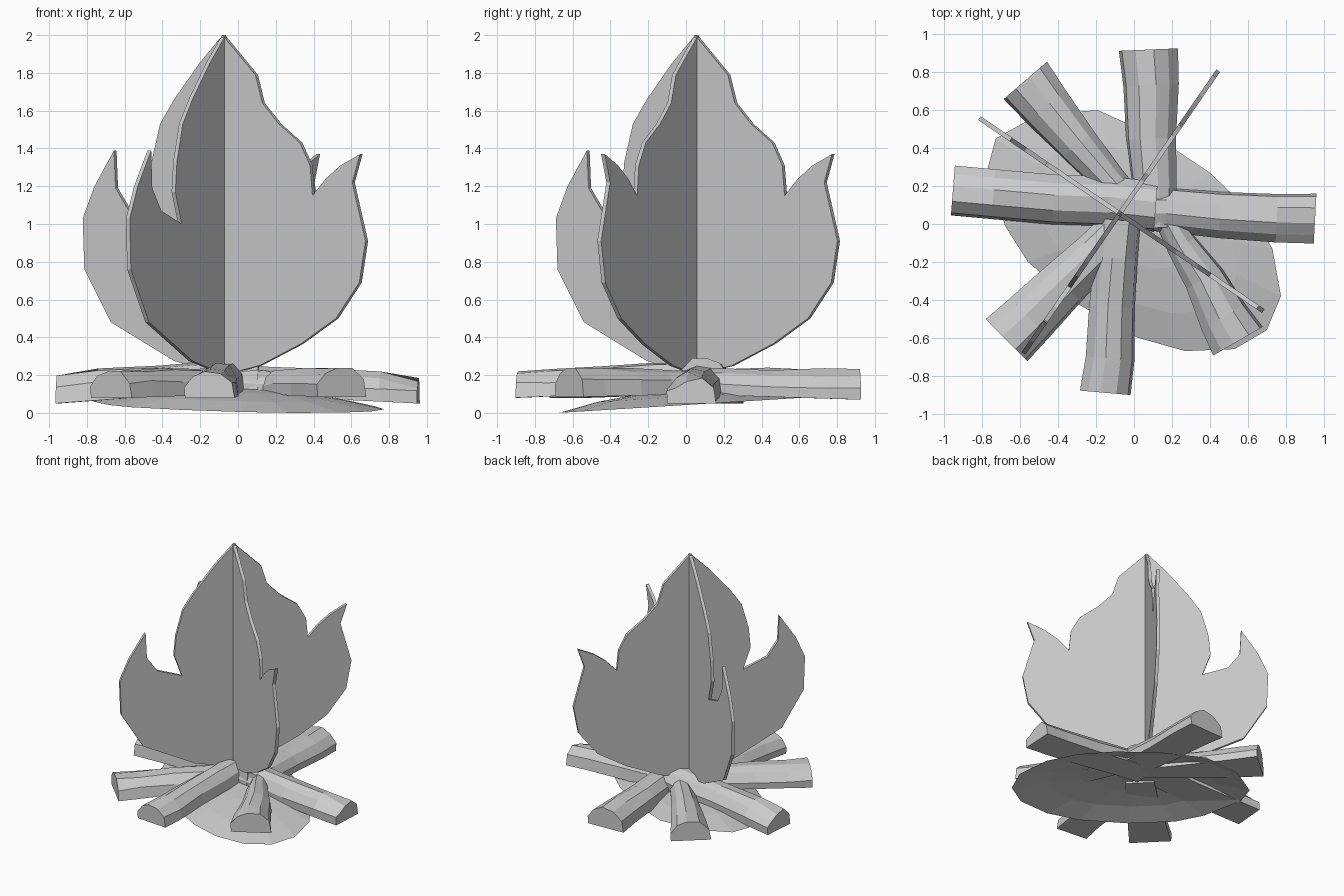
import bpy, bmesh, math, random
from mathutils import Vector

cube = bpy.data.objects.get("Cube")
if cube:
    bpy.data.objects.remove(cube)
random.seed(4)

grey = bpy.data.materials.new("plain grey")
grey.use_nodes = True
grey.diffuse_color = (0.6, 0.6, 0.6, 1)
grey.node_tree.nodes["Principled BSDF"].inputs["Base Color"].default_value = (0.6, 0.6, 0.6, 1)


def finish(name, bm, fix_normals=True):
    if fix_normals:
        bmesh.ops.recalc_face_normals(bm, faces=bm.faces)
    mesh = bpy.data.meshes.new(name)
    bm.to_mesh(mesh)
    bm.free()
    mesh.materials.append(grey)
    obj = bpy.data.objects.new(name, mesh)
    bpy.context.scene.collection.objects.link(obj)
    return obj


# Flame: one silhouette, two crossed thin plates
FLAME = [(0, 2), (.06, 1.94), (.21, 1.79), (.255, 1.64), (.36, 1.53), (.495, 1.43),
         (.56, 1.31), (.575, 1.15), (.66, 1.24), (.755, 1.31), (.88, 1.37), (.83, 1.22),
         (.915, .91), (.875, .69), (.725, .5), (.5, .365), (.235, .25), (0, .2),
         (-.31, .275), (-.715, .48), (-.885, .76), (-.895, 1.03), (-.82, 1.2),
         (-.695, 1.39), (-.685, 1.19), (-.6, 1.07), (-.41, 1.0), (-.47, 1.17),
         (-.455, 1.33), (-.4, 1.53), (-.31, 1.66), (-.15, 1.85)]


def flame_plate(name, direction, thickness=.024):
    u = Vector((*direction, 0)).normalized()
    side = Vector((-u.y, u.x, 0)) * thickness
    start = Vector((-.075, .055, 0)) - side / 2
    bm = bmesh.new()
    face = bm.faces.new([bm.verts.new(start + u * a + Vector((0, 0, z))) for a, z in FLAME])
    grown = bmesh.ops.extrude_face_region(bm, geom=[face], use_keep_orig=True)
    moved = [g for g in grown["geom"] if isinstance(g, bmesh.types.BMVert)]
    bmesh.ops.translate(bm, verts=moved, vec=side)
    finish(name, bm)


flame_plate("flame_wide", (.827, -.562))
flame_plate("flame_cross", (.567, .823))

# Ash bed: shallow open dome on a slightly tilted rim
RIM = [(.73, -.13), (.775, -.38), (.7, -.56), (.53, -.66), (.27, -.67), (.02, -.6),
       (-.3, -.42), (-.56, -.2), (-.68, -.01), (-.77, .3), (-.73, .45), (-.5, .58),
       (-.19, .6), (.1, .47), (.4, .27), (.6, .08)]
bm = bmesh.new()
rings = [[bm.verts.new((x * s, y * s, .042 + .062 * y * s + lift)) for x, y in RIM]
         for s, lift in ((1, 0), (.7, .045), (.35, .075))]
top = bm.verts.new((0, 0, .13))
for i in range(len(RIM)):
    j = i - 1
    for low, high in zip(rings, rings[1:]):
        bm.faces.new((low[i], low[j], high[j], high[i]))
    bm.faces.new((rings[-1][i], rings[-1][j], top))
finish("ash_bed", bm)

# Logs: split half-round lengths with uneven faceted bark
ARCH = [(-1, 0), (-.9, .55), (-.45, .93), (.15, 1), (.62, .8), (.95, .4), (.92, 0)]


def log(name, outer, inner, widths, bottoms, tops, chip=None):
    a, b = Vector((*outer, 0)), Vector((*inner, 0))
    along = (b - a).normalized()
    across = Vector((-along.y, along.x, 0))
    bm = bmesh.new()
    rings = []
    for t in (0, .2, .5, .78, 1):
        mix = lambda pair: pair[0] + (pair[1] - pair[0]) * t
        middle = a.lerp(b, t)
        width, low, high = mix(widths) / 2, mix(bottoms), mix(tops)
        wobble = 0 if t in (0, 1) else random.uniform(-.012, .012)
        ring = []
        for k, (x, h) in enumerate(ARCH):
            if chip is not None and t == 0 and k in (chip, chip + 1):
                h -= .22
            p = middle + across * (x * width + wobble)
            p.z = low + (high - low) * h + (random.uniform(-.008, .008) if h else 0)
            ring.append(bm.verts.new(p))
        rings.append(ring)
    for r, s in zip(rings, rings[1:]):
        for k in range(len(ARCH)):
            bm.faces.new((r[k - 1], r[k], s[k], s[k - 1]))
    bm.faces.new(rings[0])
    bm.faces.new(rings[-1])
    finish(name, bm)


log("left_side_log", (-.955, .18), (.115, .095), (.27, .27), (.05, .13), (.215, .295), 3)
log("right_side_log", (.955, .025), (-.05, .08), (.27, .23), (.05, .1), (.2, .265), 3)
log("back_log", (.08, .92), (.12, -.02), (.32, .22), (.07, .1), (.23, .23))
log("back_corner_log", (-.57, .76), (.0, .1), (.31, .14), (.08, .1), (.23, .24))
log("front_corner_log", (-.675, -.61), (-.08, -.02), (.32, .22), (.08, .1), (.225, .24))
log("front_log", (-.155, -.89), (-.075, .02), (.275, .22), (.08, .12), (.215, .27))
log("front_left_log", (.545, -.62), (.17, .03), (.31, .13), (.085, .1), (.245, .22))
